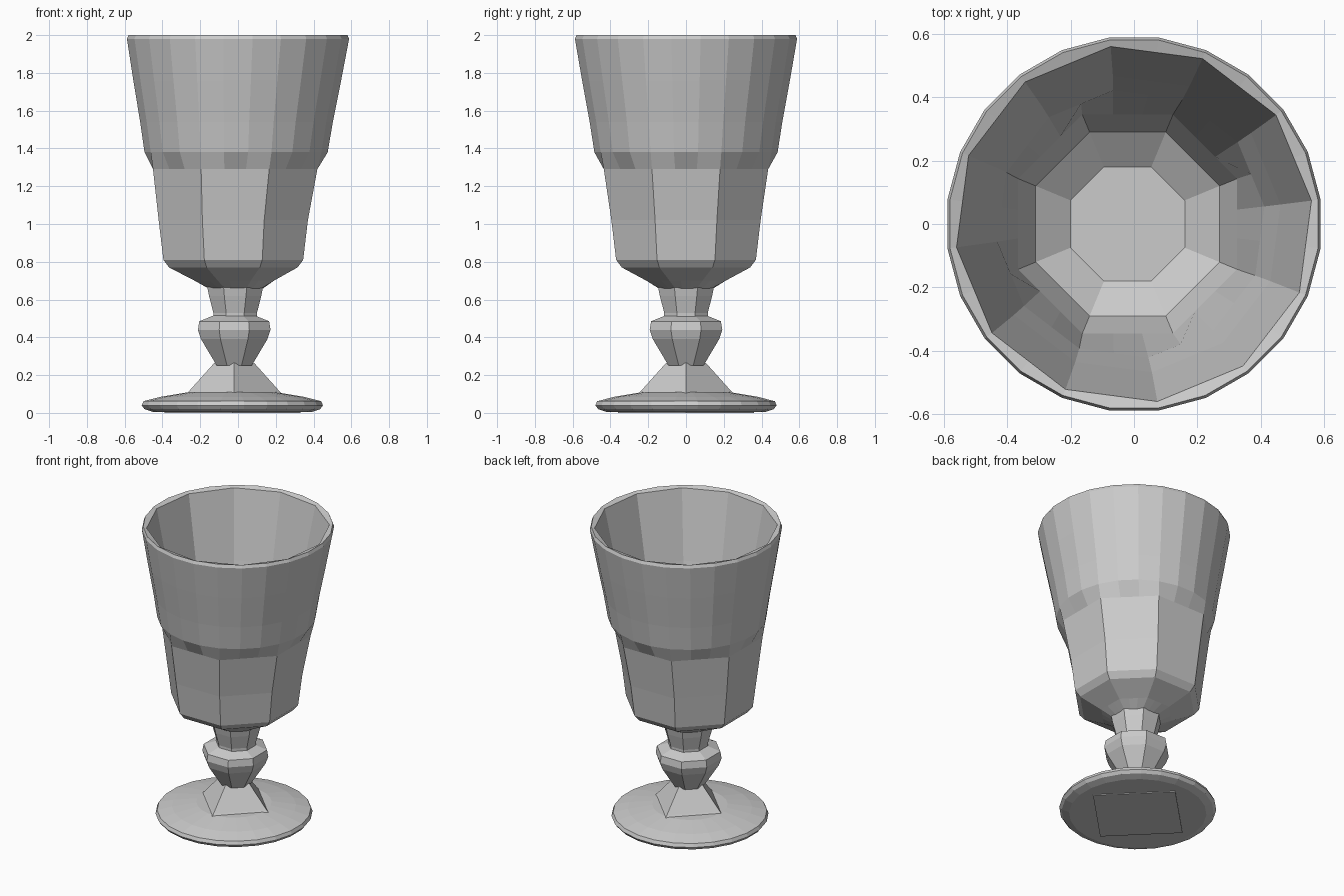
import bpy, bmesh
from math import cos, sin, pi, radians

if "Cube" in bpy.data.objects:
    bpy.data.objects.remove(bpy.data.objects["Cube"])

SEG = 24


def ring_radius(angle, apothem, sides, flat):
    """Radius at an angle of a regular polygon with one flat facing 'flat'."""
    step = 2 * pi / sides
    local = (angle - flat + step / 2) % step - step / 2
    return apothem / cos(local)


def lathe(name, rings):
    """Skin rings given as (z, apothem, sides, flat angle, centre x)."""
    bm = bmesh.new()
    loops = []
    for z, r, sides, flat, cx in rings:
        loop = []
        for k in range(SEG):
            a = radians(7.5) + 2 * pi * k / SEG
            d = ring_radius(a, r, sides, radians(flat))
            loop.append(bm.verts.new((cx + d * cos(a), d * sin(a), z)))
        loops.append(loop)
    for low, high in zip(loops, loops[1:]):
        for k in range(SEG):
            n = (k + 1) % SEG
            bm.faces.new((low[k], low[n], high[n], high[k]))
    bm.faces.new(loops[0][::-1])
    bm.faces.new(loops[-1])
    bmesh.ops.recalc_face_normals(bm, faces=bm.faces)
    mesh = bpy.data.meshes.new(name)
    bm.to_mesh(mesh)
    bm.free()
    obj = bpy.data.objects.new(name, mesh)
    bpy.context.collection.objects.link(obj)
    return obj


def prism(name, sides, levels, turn, cx):
    """Low-sided stem piece through (z, corner radius) levels."""
    bm = bmesh.new()
    loops = [[bm.verts.new((cx + r * cos(radians(turn) + 2 * pi * k / sides),
                            r * sin(radians(turn) + 2 * pi * k / sides), z))
              for k in range(sides)] for z, r in levels]
    for low, high in zip(loops, loops[1:]):
        for k in range(sides):
            n = (k + 1) % sides
            bm.faces.new((low[k], low[n], high[n], high[k]))
    bm.faces.new(loops[0][::-1])
    bm.faces.new(loops[-1])
    mesh = bpy.data.meshes.new(name)
    bm.to_mesh(mesh)
    bm.free()
    obj = bpy.data.objects.new(name, mesh)
    bpy.context.collection.objects.link(obj)
    return obj


# Bowl: eight cut panels below, round flare above, twelve-sided inside
lathe("bowl", [
    (0.65, 0.13, 24, 0, -0.01),
    (0.70, 0.21, 8, 0, -0.02),
    (0.77, 0.34, 8, 0, -0.025),
    (0.81, 0.37, 8, 0, -0.025),
    (1.02, 0.395, 8, 0, -0.025),
    (1.29, 0.435, 8, 0, -0.015),
    (1.38, 0.485, 24, 0, -0.01),
    (1.54, 0.51, 24, 0, -0.008),
    (1.76, 0.55, 24, 0, -0.004),
    (1.98, 0.588, 24, 0, 0),
    (2.00, 0.58, 24, 0, 0),
    (1.99, 0.545, 12, 22.5, 0),
    (1.54, 0.455, 12, 22.5, -0.005),
    (1.34, 0.41, 12, 22.5, -0.01),
    (1.02, 0.345, 8, 0, -0.02),
    (0.86, 0.29, 8, 0, -0.02),
    (0.78, 0.18, 8, 0, -0.02),
])

# Neck between the bowl and the knob
prism("neck", 8, [(0.49, 0.125), (0.53, 0.125), (0.62, 0.15), (0.69, 0.165)],
      22.5, -0.015)

# Faceted knob
prism("knob", 8, [(0.25, 0.10), (0.39, 0.19), (0.44, 0.208),
                  (0.485, 0.20), (0.515, 0.12)], 22.5, -0.02)

# Flared four-sided lower stem
prism("lower_stem", 4, [(0.08, 0.275), (0.12, 0.235), (0.265, 0.105)], 0, -0.02)

# Round foot with a shallow domed top
lathe("foot", [
    (0.005, 0.42, 24, 0, -0.03),
    (0.02, 0.465, 24, 0, -0.03),
    (0.04, 0.48, 24, 0, -0.03),
    (0.062, 0.47, 24, 0, -0.03),
    (0.085, 0.38, 24, 0, -0.03),
    (0.11, 0.23, 24, 0, -0.03),
])

# Diamond pad under the foot
prism("foot_pad", 4, [(0.0, 0.36), (0.02, 0.36)], 0, -0.03)
